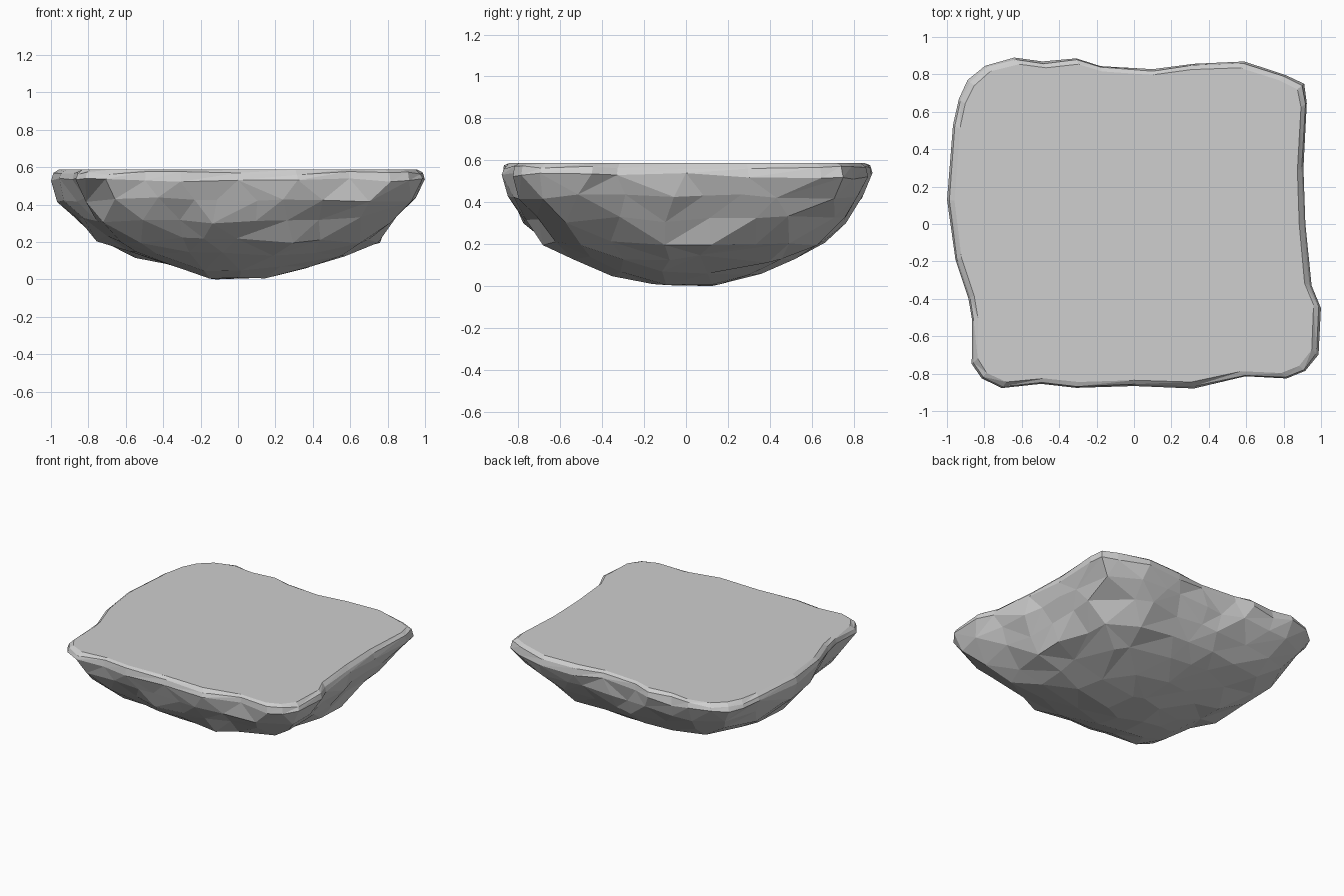
import bpy, bmesh, math, random
from mathutils import Vector

if "Cube" in bpy.data.objects:
    bpy.data.objects.remove(bpy.data.objects["Cube"])
rng = random.Random(11)
TAU = 2 * math.pi

# Rim of the slab, counterclockwise from the right
rim = [(.91, .3), (.93, .65), (.91, .75), (.81, .8), (.59, .87), (.32, .86), (.1, .83),
       (-.18, .85), (-.31, .89), (-.49, .87), (-.64, .89), (-.8, .85), (-.89, .77),
       (-.94, .67), (-.97, .53), (-1, .13), (-.96, -.19), (-.89, -.4), (-.87, -.52),
       (-.87, -.75), (-.82, -.83), (-.71, -.88), (-.5, -.86), (-.31, -.88), (0, -.87),
       (.32, -.88), (.6, -.82), (.82, -.83), (.92, -.79), (.99, -.7), (1, -.45),
       (.95, -.33), (.92, 0)]
rim_polar = sorted((math.atan2(y, x) % TAU, math.hypot(x, y)) for x, y in rim)


def rim_radius(a):
    """Distance from the centre to the rim at angle a."""
    pts = [(rim_polar[-1][0] - TAU, rim_polar[-1][1])] + rim_polar
    pts.append((rim_polar[0][0] + TAU, rim_polar[0][1]))
    for (a0, r0), (a1, r1) in zip(pts, pts[1:]):
        if a0 <= a <= a1:
            return r0 + (r1 - r0) * (a - a0) / (a1 - a0)


bm = bmesh.new()


def rim_ring(scale, z, wobble):
    """Ring that follows the rim closely, with uneven height."""
    ring = []
    for a, r in rim_polar:
        r *= scale - rng.uniform(0, wobble) * .4
        ring.append((a, bm.verts.new((r * math.cos(a), r * math.sin(a),
                                      z + rng.uniform(-wobble, wobble)))))
    return ring


def belly_ring(count, scale, z, roundness, wobble):
    """Irregular ring that turns from the rim shape to an ellipse."""
    ring = []
    for i in range(count):
        a = (i + rng.uniform(.2, .8)) / count * TAU
        oval = .94 + .05 * math.cos(2 * a)
        r = scale * (rim_radius(a) * (1 - roundness) + oval * roundness)
        r *= 1 + rng.uniform(-wobble, wobble)
        ring.append((a, bm.verts.new((r * math.cos(a), r * math.sin(a),
                                      z + rng.uniform(-.6, .6) * wobble))))
    return ring


def stitch(upper, lower):
    """Join two rings of any size with triangles, in order of angle."""
    up = upper + [(upper[0][0] + TAU, upper[0][1])]
    low = lower + [(lower[0][0] + TAU, lower[0][1])]
    i = j = 0
    while i < len(upper) or j < len(lower):
        if j == len(lower) or (i < len(upper) and up[i + 1][0] <= low[j + 1][0]):
            bm.faces.new((up[i][1], low[j][1], up[i + 1][1]))
            i += 1
        else:
            bm.faces.new((up[i][1], low[j][1], low[j + 1][1]))
            j += 1


# Flat top, worn edge, then the faceted belly
top = rim_ring(.96, .59, 0)
rings = [top, rim_ring(.988, .571, .01), rim_ring(1, .53, .018),
         belly_ring(32, .95, .43, .05, .022),
         belly_ring(27, .87, .32, .25, .03),
         belly_ring(23, .775, .215, .5, .035),
         belly_ring(17, .61, .135, .75, .04),
         belly_ring(11, .4, .07, .9, .04),
         belly_ring(6, .18, .008, 1, .01)]
for upper, lower in zip(rings, rings[1:]):
    stitch(upper, lower)
bm.faces.new([v for a, v in top])
bm.faces.new([v for a, v in reversed(rings[-1])])
bmesh.ops.recalc_face_normals(bm, faces=bm.faces)

# Settle the stone on the ground
lowest = min(v.co.z for v in bm.verts)
bmesh.ops.translate(bm, verts=bm.verts, vec=Vector((0, 0, -lowest)))

mesh = bpy.data.meshes.new("stone_slab")
bm.to_mesh(mesh)
bm.free()
stone = bpy.data.objects.new("stone_slab", mesh)
bpy.context.collection.objects.link(stone)

mat = bpy.data.materials.new("stone_grey")
mat.use_nodes = True
grey = (.62, .62, .62, 1)
mat.diffuse_color = grey
mat.node_tree.nodes["Principled BSDF"].inputs["Base Color"].default_value = grey
mesh.materials.append(mat)
